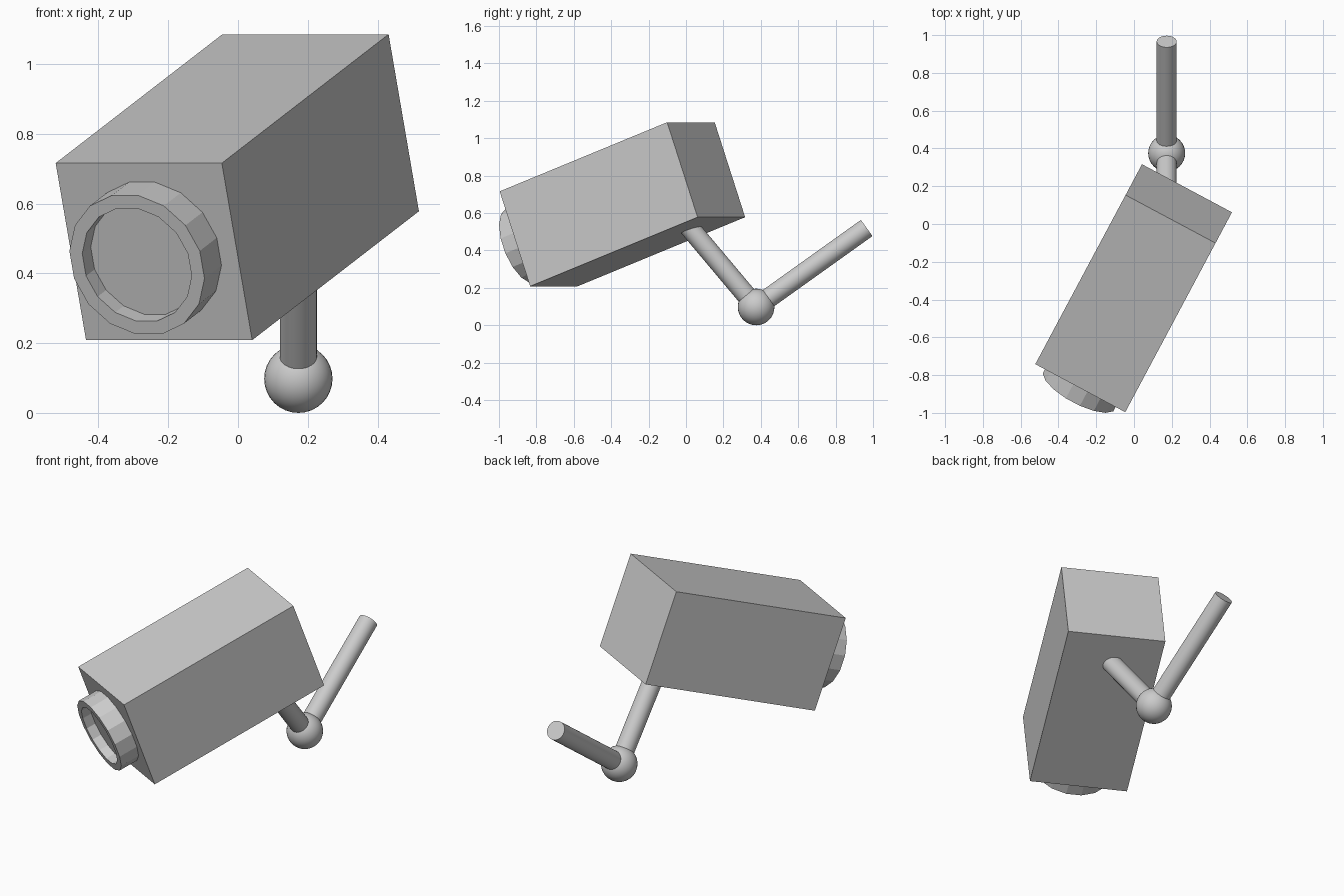
import bpy, bmesh, math
from mathutils import Vector, Matrix

if "Cube" in bpy.data.objects:
    bpy.data.objects.remove(bpy.data.objects["Cube"])

# Tilted frame shared by the housing and the lens
FRAME = (Matrix.Translation((-0.002, -0.34, 0.647))
         @ Matrix.Rotation(math.radians(-28.1), 4, 'Z')
         @ Matrix.Rotation(math.radians(20), 4, 'X'))
W, L, H = 0.54, 1.08, 0.54


def add_object(name, bm, matrix):
    bmesh.ops.recalc_face_normals(bm, faces=bm.faces)
    mesh = bpy.data.meshes.new(name)
    bm.to_mesh(mesh)
    bm.free()
    obj = bpy.data.objects.new(name, mesh)
    obj.matrix_world = matrix
    bpy.context.collection.objects.link(obj)
    return obj


def smooth(obj):
    bpy.ops.object.select_all(action='DESELECT')
    obj.select_set(True)
    bpy.context.view_layer.objects.active = obj
    bpy.ops.object.shade_smooth_by_angle(angle=math.radians(40))


def rod(name, start, end, radius):
    start, end = Vector(start), Vector(end)
    bm = bmesh.new()
    bmesh.ops.create_cone(bm, cap_ends=True, segments=32, radius1=radius,
                          radius2=radius, depth=(end - start).length)
    turn = (end - start).to_track_quat('Z', 'Y').to_matrix().to_4x4()
    smooth(add_object(name, bm, Matrix.Translation((start + end) / 2) @ turn))


# Camera housing
bm = bmesh.new()
bmesh.ops.create_cube(bm, size=1)
bmesh.ops.scale(bm, vec=(W, L, H), verts=bm.verts)
add_object("housing", bm, FRAME)

# Lens barrel: 16-sided cup with a recessed floor
bm = bmesh.new()
front, n = -L / 2, 16
profile = [(0.216, front), (0.216, front - 0.11),
           (0.175, front - 0.11), (0.175, front - 0.055)]
rings = [[bm.verts.new((r * math.cos((i + 0.5) * math.tau / n), y,
                        r * math.sin((i + 0.5) * math.tau / n)))
          for i in range(n)] for r, y in profile]
for a, b in zip(rings, rings[1:]):
    for i in range(n):
        j = (i + 1) % n
        bm.faces.new((a[i], a[j], b[j], b[i]))
bm.faces.new(rings[0])
bm.faces.new(rings[-1])
add_object("lens_barrel", bm, FRAME)

# Ball joint
JOINT = (0.173, 0.375, 0.098)
bm = bmesh.new()
bmesh.ops.create_uvsphere(bm, u_segments=32, v_segments=16, radius=0.098)
smooth(add_object("ball_joint", bm, Matrix.Translation(JOINT)))

# Mounting arms
rod("camera_arm", JOINT, (0.173, -0.01, 0.556), 0.053)
rod("wall_arm", JOINT, (0.173, 0.966, 0.52), 0.053)
